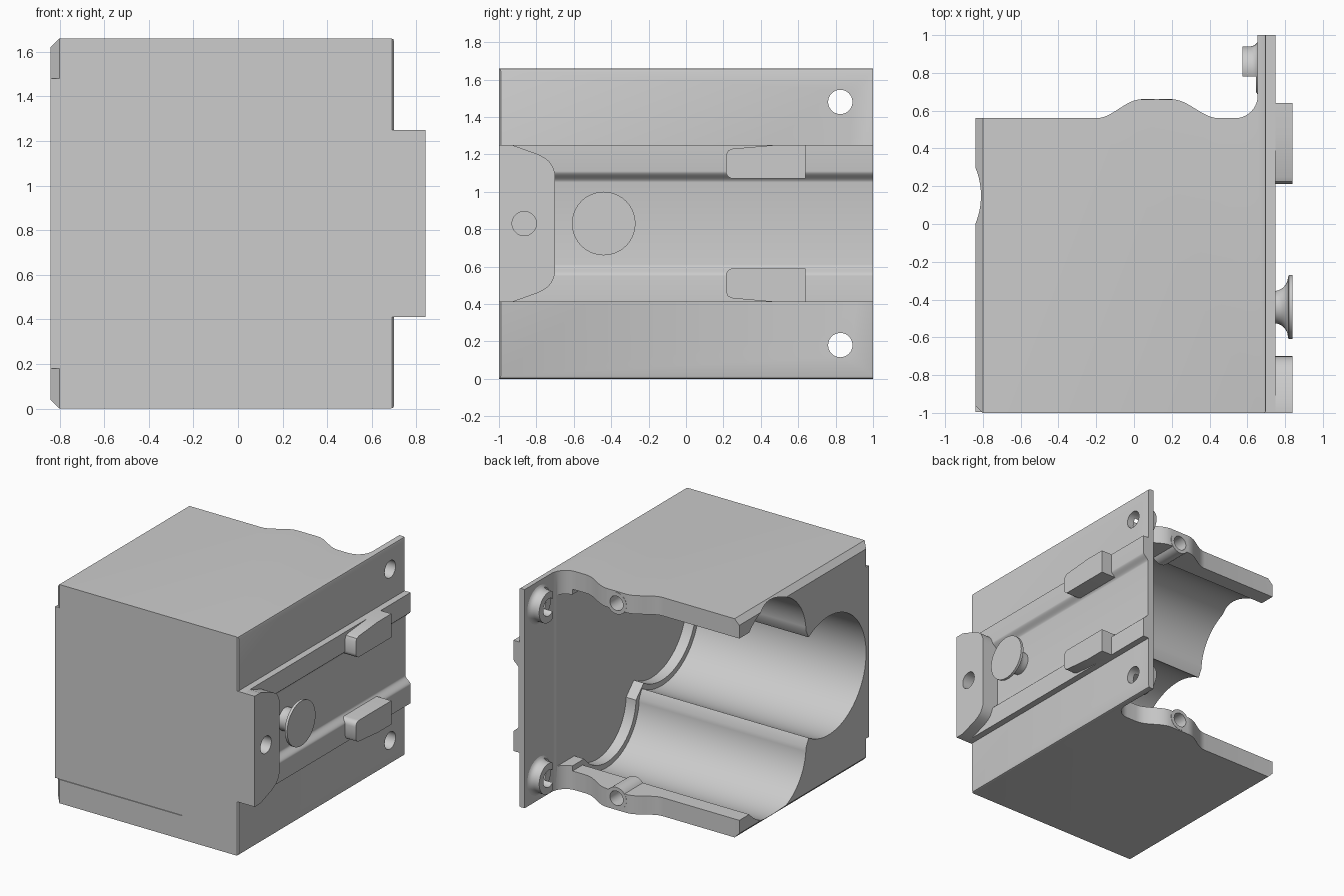
import bpy, bmesh
from math import sin, cos, asin, degrees, pi, radians

if "Cube" in bpy.data.objects:
    bpy.data.objects.remove(bpy.data.objects["Cube"], do_unlink=True)

GREY = (0.604, 0.604, 0.604, 1)
grey = bpy.data.materials.new("plain_grey")
grey.use_nodes = True
grey.diffuse_color = GREY
grey.node_tree.nodes["Principled BSDF"].inputs["Base Color"].default_value = GREY

MID = 0.83      # height of the mirror plane
H = 2 * MID


def finish(name, bm):
    bmesh.ops.remove_doubles(bm, verts=bm.verts, dist=1e-5)
    bmesh.ops.recalc_face_normals(bm, faces=bm.faces)
    me = bpy.data.meshes.new(name)
    bm.to_mesh(me)
    bm.free()
    me.materials.append(grey)
    ob = bpy.data.objects.new(name, me)
    bpy.context.scene.collection.objects.link(ob)
    return ob


def prism(name, pts, axis, lo, hi):
    """Extrude a 2D outline along an axis."""
    place = {"x": lambda a, b, t: (t, a, b),
             "y": lambda a, b, t: (a, t, b),
             "z": lambda a, b, t: (a, b, t)}[axis]
    bm = bmesh.new()
    ends = [[bm.verts.new(place(a, b, t)) for a, b in pts] for t in (lo, hi)]
    n = len(pts)
    for ring in ends:
        bm.faces.new(ring)
    for i in range(n):
        j = (i + 1) % n
        bm.faces.new((ends[0][i], ends[0][j], ends[1][j], ends[1][i]))
    return finish(name, bm)


def box(name, x, y, z):
    return prism(name, [(x[0], y[0]), (x[1], y[0]), (x[1], y[1]), (x[0], y[1])], "z", *z)


def arc(cx, cy, r, a, b, n):
    return [(cx + r * cos(radians(a + (b - a) * i / n)),
             cy + r * sin(radians(a + (b - a) * i / n))) for i in range(n + 1)]


def rod(name, a, b, r, axis, lo, hi):
    return prism(name, arc(a, b, r, 0, 360, 40)[:-1], axis, lo, hi)


def lathe(name, profile, y, z, closed=False):
    """Spin (x, radius) points around a line along x."""
    bm = bmesh.new()
    vs = [bm.verts.new((x, y + r, z)) for x, r in profile]
    es = [bm.edges.new(p) for p in zip(vs, vs[1:])]
    if closed:
        es.append(bm.edges.new((vs[-1], vs[0])))
    bmesh.ops.spin(bm, geom=vs + es, cent=(0, y, z), axis=(1, 0, 0),
                   angle=2 * pi, steps=40, use_merge=True)
    return finish(name, bm)


def combine(ob, other, op):
    """Apply a boolean and throw the helper away."""
    mod = ob.modifiers.new("bool", "BOOLEAN")
    mod.operation, mod.object, mod.solver = op, other, "EXACT"
    bpy.context.view_layer.update()
    dg = bpy.context.evaluated_depsgraph_get()
    me = bpy.data.meshes.new_from_object(ob.evaluated_get(dg))
    ob.modifiers.clear()
    ob.data = me
    bpy.data.objects.remove(other, do_unlink=True)


def mirrored(pts):
    return pts + [(a, H - b) for a, b in reversed(pts)]


def ease(x0, y0, x1, y1, n=12):
    return [(x0 + (x1 - x0) * i / n, y0 + (y1 - y0) * (1 - cos(pi * i / n)) / 2)
            for i in range(n + 1)]


# Housing: plan outline with wavy back edge and flange, trimmed by its front outline
plan = [(-0.84, 0.56), (-0.84, -0.96), (-0.80, -1), (0.69, -1), (0.70, -0.99),
        (0.70, 1), (0.655, 1)]
plan += arc(0.535, 0.68, 0.12, 360, 270, 10)
plan += ease(0.45, 0.56, 0.20, 0.66) + ease(0.04, 0.66, -0.20, 0.56)
housing = prism("housing", plan, "z", -0.1, H + 0.1)
trim = [(0.71, 0.015), (0.70, 0.015), (0.696, 0.004), (0.685, 0), (-0.80, 0), (-0.85, 0.05)]
combine(housing, prism("trim", mirrored(trim), "y", -1.2, 1.2), "INTERSECT")

# Slightly sunk front panel that squares off the chamfer
panel_z = (0.18, 1.48)
combine(housing, box("panel", (-0.84, 0.23), (-0.994, -0.94), panel_z), "UNION")
combine(housing, box("panel_cut", (-0.95, 0.23), (-1.1, -0.994), panel_z), "DIFFERENCE")


# Three-lobed cavity, open to the back and one side, with a ledge at its end
def cavity(inset):
    top = 1.52 - inset
    r = 0.39 - inset
    end = degrees(asin((top - 1.26) / r))
    half = arc(-0.51, MID, 0.45 - inset, 178, 58, 28)
    half += arc(0.15, 1.26, r, 178, end, 32) + [(1.2, top)]
    return mirrored(half[::-1])


combine(housing, prism("cavity", cavity(0), "x", -1.0, 0.56), "DIFFERENCE")
combine(housing, prism("cavity_end", cavity(0.04), "x", 0.4, 0.643), "DIFFERENCE")

# Screw bosses on the wavy edges, and holes through bosses and flange
for z in (0.09, H - 0.09):
    combine(housing, rod("boss", 0.12, z, 0.083, "y", 0.44, 0.662), "UNION")
    combine(housing, rod("hole", 0.12, z, 0.055, "y", 0.48, 0.8), "DIFFERENCE")
for z in (0.18, 1.48):
    combine(housing, rod("hole", 0.825, z, 0.065, "x", 0.5, 0.9), "DIFFERENCE")

# Cut-away collars behind the flange holes
parts = [housing]
ring = [(0.66, 0.065), (0.575, 0.065), (0.575, 0.115), (0.62, 0.115),
        (0.64, 0.122), (0.652, 0.135), (0.66, 0.155)]
for side, z in (("lower", 0.18), ("upper", 1.48)):
    collar = lathe(side + "_collar", ring, 0.825, z, closed=True)
    combine(collar, box("cut", (0.5, 0.645), (0.5, 0.78), (z - 0.3, z + 0.3)), "DIFFERENCE")
    parts.append(collar)

# Slide rail with sunken channel and soft channel edges
rail = [(0.68, 0.41), (0.75, 0.41)] + [(x, z) for z, x in ease(0.55, 0.75, 0.61, 0.705, 10)]
parts.append(prism("slide_rail", mirrored(rail), "y", -0.999, 1))

# Rail stops, mirrored in height
stop = [(0.64, 1.07), (0.64, 1.25), (0.48, 1.25), (0.25, 1.23), (0.225, 1.22), (0.213, 1.195)]
stop += arc(0.253, 1.11, 0.04, 180, 270, 6)
parts.append(prism("upper_stop", stop, "x", 0.69, 0.84))
parts.append(prism("lower_stop", [(y, H - z) for y, z in stop], "x", 0.69, 0.84))

# Front block with rounded shoulders and a blind hole
block = [(-1, 1.25), (-0.93, 1.25), (-0.79, 1.2)] + arc(-0.82, 1.08, 0.12, 65, 0, 8)
end_block = prism("end_block", mirrored(block), "x", 0.69, 0.84)
combine(end_block, rod("hole", -0.865, MID, 0.065, "x", 0.72, 0.9), "DIFFERENCE")
parts.append(end_block)

# Flared locking knob
knob = [(0.69, 0), (0.69, 0.085)] + arc(0.74, 0.16, 0.075, -90, 0, 8)
knob += [(0.82, 0.17), (0.84, 0.17), (0.84, 0)]
parts.append(lathe("locking_knob", knob, -0.44, MID))

# Smooth curved surfaces, keep hard edges
for ob in bpy.context.view_layer.objects:
    ob.select_set(ob in parts)
bpy.context.view_layer.objects.active = housing
bpy.ops.object.shade_smooth_by_angle(angle=radians(32))
